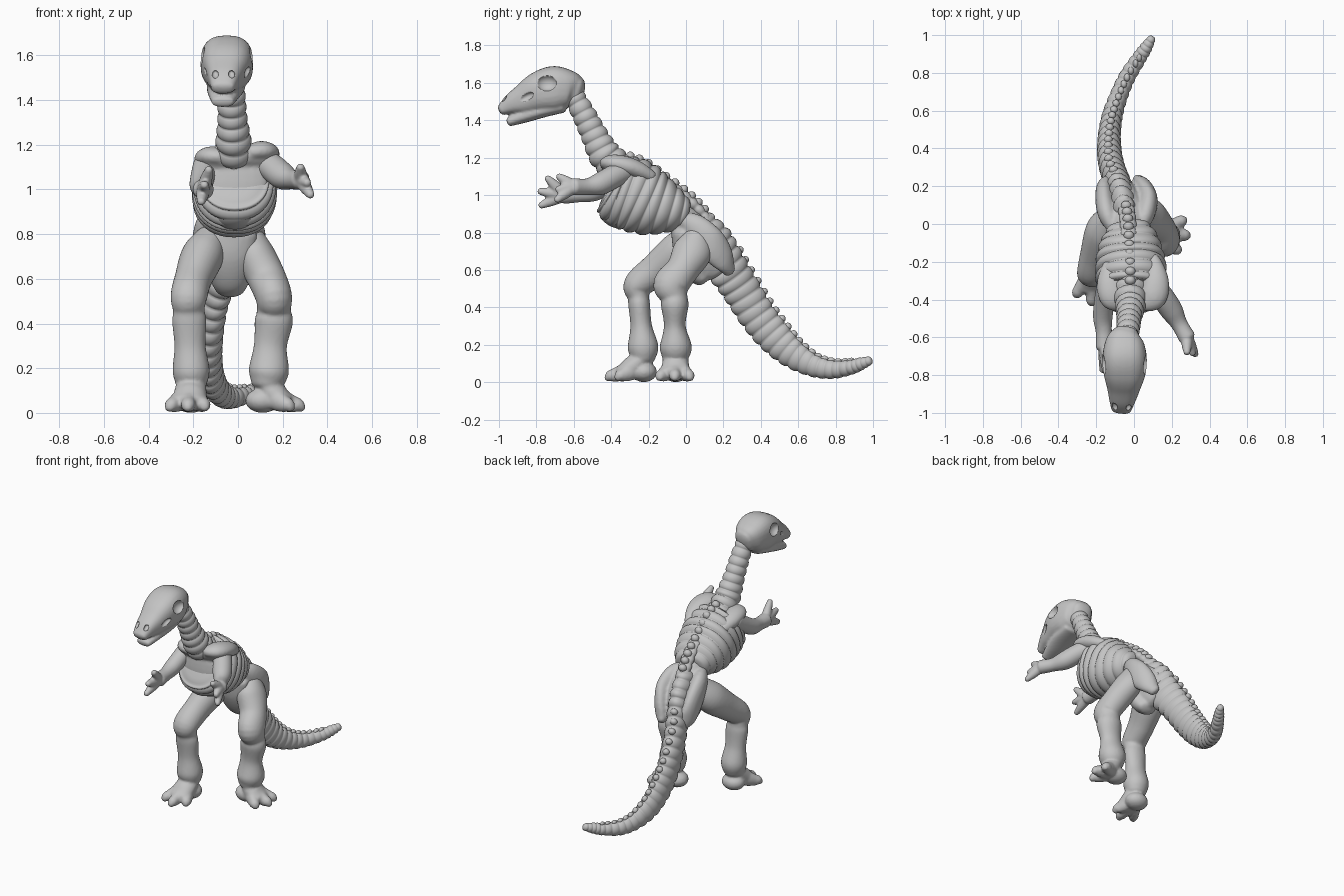
import bpy, bmesh, math
from mathutils import Vector, Matrix

bone = bpy.data.materials.new("bone_grey")
bone.diffuse_color = (0.55, 0.55, 0.55, 1)


def finish(name, bm):
    bmesh.ops.recalc_face_normals(bm, faces=bm.faces)
    me = bpy.data.meshes.new(name)
    bm.to_mesh(me)
    bm.free()
    me.materials.append(bone)
    for p in me.polygons:
        p.use_smooth = True
    ob = bpy.data.objects.new(name, me)
    bpy.context.collection.objects.link(ob)
    return ob


def spline(secs, u):
    """Catmull-Rom through the section tuples, u in 0..1"""
    n = len(secs) - 1
    i = min(int(u * n), n - 1)
    t = u * n - i
    p = [secs[max(0, min(n, i + k))] for k in (-1, 0, 1, 2)]
    return [0.5 * (2 * b + (c - a) * t + (2 * a - 5 * b + 4 * c - d) * t * t
                   + (3 * b - a - 3 * c + d) * t ** 3) for a, b, c, d in zip(*p)]


def loft(name, secs, ref=(0, 0, 1), rings=0, amp=0.0, steps=40, seg=28, power=2.0, cap=0.5):
    """Tube through (x, y, z, half width, half depth), optionally ribbed"""
    bm = bmesh.new()
    ref = Vector(ref)
    rows = []
    for i in range(steps + 1):
        u = i / steps
        s = spline(secs, u)
        t = (Vector(spline(secs, min(1, u + .02))[:3]) - Vector(spline(secs, max(0, u - .02))[:3])).normalized()
        f = 1 + amp * (abs(math.sin(math.pi * rings * u)) ** 0.7 - 0.6) if rings else 1
        rows.append((Vector(s[:3]), t, s[3] * f, s[4] * f))

    def cap_rows(row, sign):
        c, t, a, b = row
        return [(c + t * sign * cap * min(a, b) * math.sin(q), t, a * math.cos(q), b * math.cos(q))
                for q in (0.4, 0.8, 1.15, 1.4)]
    rows = cap_rows(rows[0], -1)[::-1] + rows + cap_rows(rows[-1], 1)
    loops = []
    for c, t, a, b in rows:
        side = t.cross(ref).normalized()
        up = side.cross(t)
        ring = []
        for k in range(seg):
            q = 2 * math.pi * k / seg
            cx, sy = math.cos(q), math.sin(q)
            ex = math.copysign(abs(cx) ** (2 / power), cx)
            ey = math.copysign(abs(sy) ** (2 / power), sy)
            ring.append(bm.verts.new(c + side * a * ex + up * b * ey))
        loops.append(ring)
    for r, s in zip(loops, loops[1:]):
        for k in range(seg):
            bm.faces.new((r[k], r[(k + 1) % seg], s[(k + 1) % seg], s[k]))
    bm.faces.new(loops[0])
    bm.faces.new(loops[-1])
    return finish(name, bm)


def blob(name, loc, size, tilt=0.0):
    """Ellipsoid, tilted about x"""
    bm = bmesh.new()
    m = Matrix.Translation(loc) @ Matrix.Rotation(tilt, 4, 'X') @ Matrix.Diagonal((*size, 1))
    bmesh.ops.create_uvsphere(bm, u_segments=20, v_segments=12, radius=1, matrix=m)
    return finish(name, bm)


def fuse(name, obs, voxel=0.009, smooth=4):
    """Melt several parts into one smooth sculpted piece"""
    with bpy.context.temp_override(active_object=obs[0], object=obs[0],
                                   selected_objects=obs, selected_editable_objects=obs):
        bpy.ops.object.join()
    ob = obs[0]
    ob.name = name
    m = ob.modifiers.new("fuse", 'REMESH')
    m.mode, m.voxel_size, m.use_smooth_shade = 'VOXEL', voxel, True
    m = ob.modifiers.new("soften", 'SMOOTH')
    m.factor, m.iterations = 0.5, smooth
    return ob


def carve(ob, loc, size, tilt=0.0):
    c = blob("socket_cutter", loc, size, tilt)
    c.hide_render = True
    c.hide_viewport = True
    m = ob.modifiers.new("socket", 'BOOLEAN')
    m.operation, m.solver, m.object = 'DIFFERENCE', 'EXACT', c


# Skull and lower jaw
cranium = loft("cranium", [
    (-.045, -.58, 1.555, .07, .075), (-.05, -.62, 1.565, .10, .10), (-.05, -.70, 1.568, .117, .122),
    (-.05, -.78, 1.55, .113, .112), (-.055, -.86, 1.515, .09, .086), (-.062, -.93, 1.487, .07, .058),
    (-.068, -.985, 1.455, .052, .03)], power=2.6, cap=0.5)
jaw = loft("jaw", [
    (-.05, -.66, 1.475, .08, .035), (-.055, -.76, 1.452, .085, .036), (-.062, -.86, 1.424, .07, .036),
    (-.068, -.945, 1.392, .05, .025)], power=2.4)
skull = fuse("skull", [cranium, jaw], 0.008, 3)
for s in (-1, 1):
    carve(skull, (-.05 + s * .122, -.745, 1.60), (.042, .054, .044))     # eye sockets
    carve(skull, (-.057 + s * .11, -.86, 1.52), (.03, .05, .022), .5)    # cheek hollows
    carve(skull, (-.066 + s * .036, -.965, 1.515), (.015, .025, .013), .6)  # nostrils

# Neck vertebrae
loft("neck", [
    (-.035, -.60, 1.53, .055, .055), (-.03, -.545, 1.43, .06, .062), (-.025, -.49, 1.32, .064, .07),
    (-.02, -.43, 1.21, .078, .085), (-.02, -.34, 1.12, .09, .09)], rings=9, amp=.15, steps=90)

# Ribcage, one ridge per rib
loft("ribcage", [
    (-.015, -.395, 1.05, .14, .145), (-.015, -.36, 1.03, .172, .183), (-.015, -.28, 1.0, .185, .195),
    (-.02, -.18, .955, .178, .175), (-.025, -.075, .92, .148, .125), (-.035, .0, .90, .10, .075)],
    rings=9, amp=.08, steps=108, seg=40, power=2.2, cap=.1)

# Shoulder girdle: smooth chest plate, breastbone, broad blades
girdle = [blob("chest_plate", (-.015, -.395, 1.03), (.15, .04, .16), -.05),
          blob("breastbone", (-.015, -.375, .88), (.09, .09, .055), -.4),
          loft("collar", [(-.13, -.38, 1.13, .05, .05), (-.02, -.40, 1.15, .06, .055),
                          (.12, -.38, 1.15, .05, .05)])]
for s in (-1, 1):
    dz = s * .012
    girdle.append(loft("shoulder_blade", [
        (-.01 + s * .06, -.43, 1.155 + dz, .04, .03), (-.005 + s * .105, -.39, 1.16 + dz, .07, .045),
        (-.005 + s * .12, -.32, 1.145 + dz, .072, .05), (-.005 + s * .12, -.25, 1.12 + dz, .055, .045),
        (-.005 + s * .11, -.18, 1.085 + dz, .03, .03)]))
fuse("shoulder_girdle", girdle, 0.009, 5)

# Pelvis: waist, hip plates and lower hip bone
waist = loft("waist", [
    (-.03, -.06, .92, .07, .07), (-.035, .01, .83, .10, .10), (-.04, .07, .74, .10, .13),
    (-.05, .13, .66, .08, .13), (-.06, .17, .6, .06, .09)])
pubis = loft("pubis", [
    (-.035, -.02, .80, .12, .06), (-.035, .005, .70, .115, .07), (-.035, .05, .60, .09, .065),
    (-.035, .09, .55, .065, .045)], ref=(0, 1, 0))
plates = [loft("hip_plate", [
    (-.04 + s * .07, -.02, .87, .035, .04), (-.04 + s * .10, .05, .83, .05, .07),
    (-.04 + s * .115, .13, .745, .05, .085), (-.05 + s * .105, .195, .66, .042, .07),
    (-.055 + s * .075, .235, .59, .028, .035)]) for s in (-1, 1)]
fuse("pelvis", [waist, pubis] + plates, 0.01, 5)

# Tail vertebrae
tail = [
    (-.045, .05, .86, .06, .09), (-.06, .13, .74, .067, .125), (-.085, .213, .62, .068, .112),
    (-.115, .295, .495, .066, .102), (-.13, .38, .36, .063, .097), (-.13, .472, .245, .058, .092),
    (-.115, .572, .152, .053, .078), (-.08, .68, .09, .047, .06), (-.035, .78, .068, .043, .049),
    (.025, .875, .078, .038, .039), (.065, .935, .098, .032, .033), (.095, .985, .116, .02, .022)]
loft("tail", tail, rings=27, amp=.13, steps=216, seg=24)

# Row of spines down the trunk
back = [(-.02, -.43, 1.225), (-.02, -.33, 1.213), (-.02, -.22, 1.175), (-.025, -.11, 1.097),
        (-.03, .0, 1.017), (-.04, .085, .935), (-.055, .15, .845)]
for i in range(15):
    u = i / 14
    p, q = Vector(spline(back, u)), Vector(spline(back, min(1, u + .05)))
    d = q - p if u < 1 else Vector((0, 1, -1.2))
    blob("back_spine", p, (.028, .025, .028), math.atan2(d.z, d.y))
# Solid vertebral column under the spines
loft("backbone", [(x, y - .012, z - .022, .042, .03) for x, y, z in back], rings=14, amp=.2, steps=96)

# Spines along the tail, one per vertebra, sitting in its upper edge
for i in range(4, 23):
    u = (i + .5) / 27
    s, e = spline(tail, u), spline(tail, u + .02)
    t = (Vector(e[:3]) - Vector(s[:3])).normalized()
    up = t.cross((0, 0, 1)).normalized().cross(t)
    k = s[3] / .066
    blob("tail_spine", Vector(s[:3]) + up * s[4] * .97, (.024 * k, .021, .024 * k), math.atan2(t.z, t.y))


# Legs: thigh, shin and a foot with three toes
def leg(name, secs, heel, ankle, toes):
    parts = [loft(name, secs, ref=(0, 1, 0), steps=48)]
    hx, hy = heel
    parts.append(blob("heel", (hx, hy, .055), (.078, .07, .055)))
    mx, my = toes[1]
    parts.append(loft("instep", [
        (*ankle, .12, .068, .052), (hx + (mx - hx) * .35, hy + (my - hy) * .35, .072, .076, .06),
        (hx + (mx - hx) * .62, hy + (my - hy) * .62, .047, .074, .04)]))
    for tx, ty in toes:
        dx, dy = tx - hx, ty - hy
        parts.append(loft("toe", [
            (hx + dx * .3, hy + dy * .3, .07, .04, .05), (hx + dx * .55, hy + dy * .55, .052, .037, .046),
            (hx + dx * .75, hy + dy * .75, .04, .033, .038),
            (hx + dx * .9, hy + dy * .9, .032, .031, .031), (tx, ty, .018, .019, .017)]))
    return fuse(name, parts, 0.009, 3)


leg("left_leg", [
    (.05, .06, .78, .07, .07), (.08, .035, .70, .088, .105), (.13, -.02, .60, .086, .088),
    (.16, -.08, .52, .082, .096), (.16, -.062, .458, .076, .07), (.16, -.06, .41, .086, .074),
    (.145, -.06, .30, .074, .058), (.138, -.055, .19, .09, .086), (.13, -.06, .13, .072, .07)],
    (.11, -.055), (.135, -.055), [(.27, .025), (.29, -.06), (.24, -.145)])
leg("right_leg", [
    (-.12, .03, .78, .07, .08), (-.16, -.04, .70, .095, .105), (-.20, -.16, .60, .084, .09),
    (-.22, -.258, .52, .082, .076), (-.22, -.255, .458, .071, .058), (-.218, -.25, .41, .077, .058),
    (-.215, -.24, .30, .07, .058), (-.21, -.23, .19, .083, .082), (-.21, -.23, .13, .07, .067)],
    (-.21, -.225), (-.21, -.24), [(-.31, -.38), (-.225, -.425), (-.145, -.37)])


# Arms: upper arm, forearm and three claws
def arm(name, secs, tips):
    parts = [loft(name, [(x, y, z, r, r) for x, y, z, r in secs])]
    w = Vector(secs[-1][:3])
    for t in tips:
        m = w.lerp(Vector(t), .55)
        parts.append(loft("claw", [(*w, .033, .033), (*m, .027, .029), (*t, .018, .018)], cap=.8))
    return fuse(name, parts, 0.007, 3)


arm("left_arm", [
    (.10, -.32, 1.13, .06), (.15, -.385, 1.10, .062), (.20, -.46, 1.06, .06),
    (.24, -.53, 1.045, .044), (.28, -.60, 1.045, .046)],
    [(.325, -.69, .975), (.31, -.685, 1.03), (.28, -.68, 1.10)])
arm("right_arm", [
    (-.14, -.33, 1.12, .058), (-.155, -.40, 1.07, .055), (-.165, -.49, 1.02, .052),
    (-.16, -.57, 1.005, .043), (-.155, -.65, 1.0, .047)],
    [(-.13, -.74, 1.09), (-.15, -.78, 1.02), (-.165, -.775, .945)])
